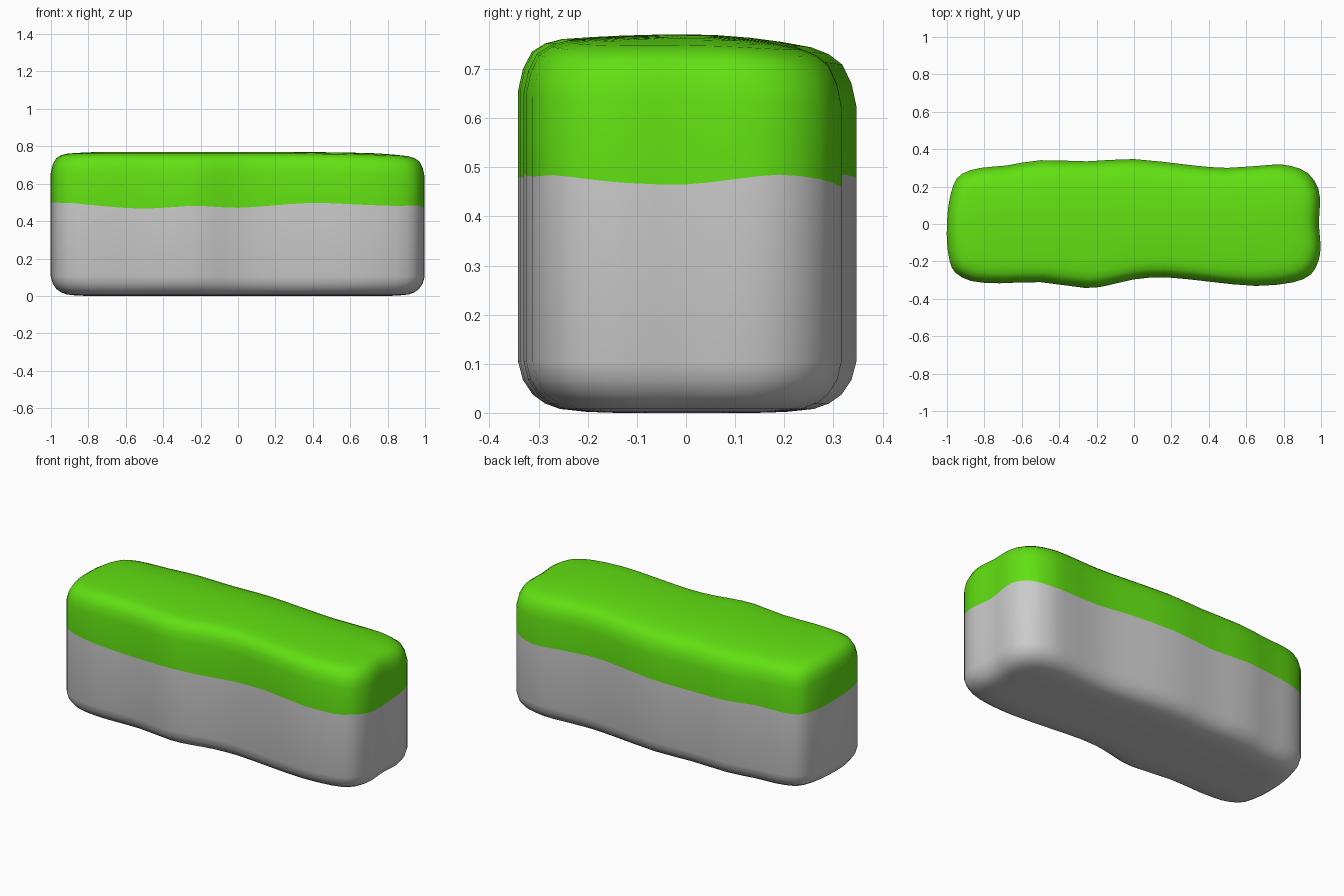
import bpy, bmesh
from mathutils import Vector

# Plan outline, counter-clockwise: x, y and height of the wavy colour seam
OUTLINE = [Vector(p) for p in (
    (-0.955, -0.26, .498), (-0.87, -0.305, .495), (-0.72, -0.317, .48), (-0.5, -0.311, .466),
    (-0.26, -0.342, .481), (-0.13, -0.326, .477), (0, -0.296, .471), (0.17, -0.285, .482),
    (0.4, -0.308, .498), (0.65, -0.331, .488), (0.85, -0.312, .481), (0.945, -0.27, .484),
    (0.985, -0.2, .476), (0.998, -0.12, .468), (0.988, 0, .465), (0.994, 0.1, .476),
    (0.985, 0.19, .485), (0.93, 0.272, .476), (0.84, 0.31, .463), (0.74, 0.317, .462),
    (0.5, 0.3, .475), (0.3, 0.315, .486), (0, 0.347, .478), (-0.25, 0.335, .47),
    (-0.5, 0.341, .478), (-0.68, 0.313, .487), (-0.82, 0.3, .482), (-0.92, 0.268, .478),
    (-0.965, 0.21, .48), (-0.992, 0.1, .486), (-1.0, 0, .492), (-1.0, -0.1, .496),
    (-0.985, -0.2, .499))]


def smooth_loop(pts, steps=2):
    out, n = [], len(pts)
    for i in range(n):
        a, b, c, d = (pts[(i + k) % n] for k in (-1, 0, 1, 2))
        for s in range(steps):
            t = s / steps
            out.append(0.5 * (2*b + (c - a)*t + (2*a - 5*b + 4*c - d)*t*t
                              + (3*b - a - 3*c + d)*t**3))
    return out


def build_shell(name, rings, seam_first, color=None):
    """Loft rings of (inset, height); height None follows the seam."""
    bm = bmesh.new()
    loops = []
    for inset, z in rings:
        loop = []
        for p in LOOP:
            x, y = p.x * (1 - inset), p.y * (1 - inset / 0.34)
            h = p.z if z is None else z
            if h > 0.6:   # top sags towards the back right
                h -= 0.03 * max(0, y / 0.34)**2 + 0.018 * max(0, x)**3
            loop.append(bm.verts.new((x, y, h)))
        loops.append(loop)
    n = len(LOOP)
    for a, b in zip(loops, loops[1:]):
        for i in range(n):
            j = (i + 1) % n
            bm.faces.new((a[i], a[j], b[j], b[i]))
    bm.faces.new(loops[-1] if seam_first else loops[0][::-1])
    for f in bm.faces:
        f.smooth = True
    me = bpy.data.meshes.new(name)
    bm.to_mesh(me)
    bm.free()
    ob = bpy.data.objects.new(name, me)
    bpy.context.collection.objects.link(ob)
    if color:
        mat = bpy.data.materials.new(name)
        mat.diffuse_color = color
        me.materials.append(mat)


LOOP = smooth_loop(OUTLINE)

# Grey lower block with a rounded bottom edge
build_shell("stone_base", [(0.2, 0), (0.14, 0.002), (0.085, 0.008), (0.055, 0.019),
                           (0.03, 0.037), (0.01, 0.067), (0, 0.105), (0, None)], False)

# Green upper layer with a rounded, slightly crowned top
build_shell("grass_top", [(0, None), (0, 0.655), (0.01, 0.7), (0.028, 0.735), (0.055, 0.752),
                          (0.09, 0.761), (0.15, 0.765), (0.21, 0.768), (0.28, 0.77)],
            True, (0.12, 0.75, 0.006, 1))
